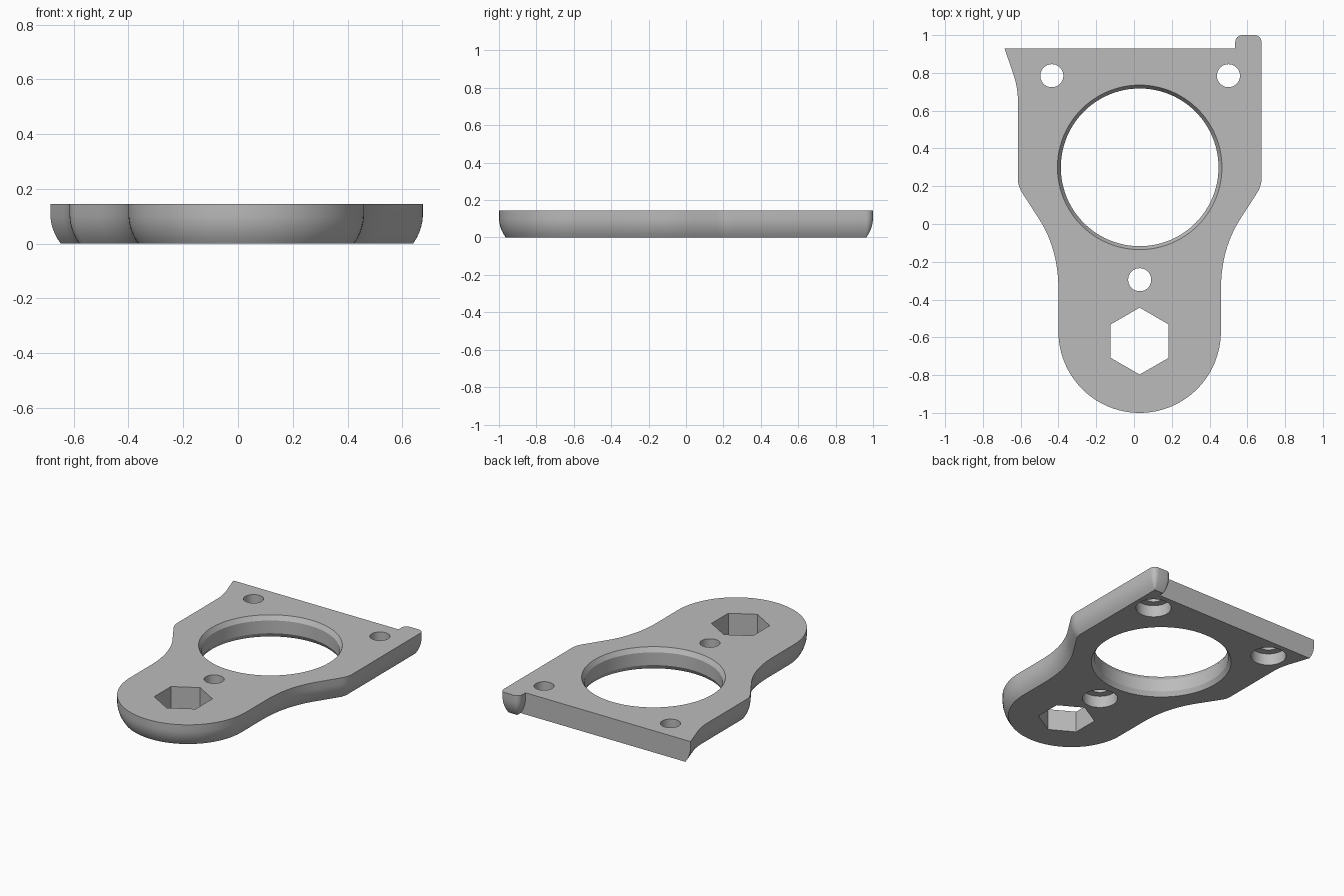
import bpy, bmesh, math
from mathutils import Vector

cube = bpy.data.objects.get("Cube")
if cube:
    bpy.data.objects.remove(cube, do_unlink=True)

TOP, AXIS, BACK = 0.145, 0.03, 0.93

grey = bpy.data.materials.new("plain grey")
grey.use_nodes = True
grey.diffuse_color = (0.5, 0.5, 0.5, 1)
grey.node_tree.nodes["Principled BSDF"].inputs["Base Color"].default_value = (0.5, 0.5, 0.5, 1)


def arc(cx, cy, r, a0, a1, n):
    return [Vector((cx + r * math.cos(math.radians(a0 + (a1 - a0) * i / n)),
                    cy + r * math.sin(math.radians(a0 + (a1 - a0) * i / n)))) for i in range(n + 1)]


def bezier(p0, p1, p2, n):
    p0, p1, p2 = Vector(p0), Vector(p1), Vector(p2)
    return [p0 * (1 - t) ** 2 + p1 * 2 * t * (1 - t) + p2 * t * t for t in (i / n for i in range(n + 1))]


def make_object(name, bm):
    bmesh.ops.recalc_face_normals(bm, faces=bm.faces)
    mesh = bpy.data.meshes.new(name)
    bm.to_mesh(mesh)
    bm.free()
    mesh.materials.append(grey)
    obj = bpy.data.objects.new(name, mesh)
    bpy.context.collection.objects.link(obj)
    return obj


def loft(name, rings):
    """Closed solid through rings of equal point count."""
    bm = bmesh.new()
    loops = [[bm.verts.new(p) for p in ring] for ring in rings]
    n = len(loops[0])
    for a, b in zip(loops, loops[1:]):
        for i in range(n):
            j = (i + 1) % n
            bm.faces.new((a[i], a[j], b[j], b[i]))
    bm.faces.new(loops[0][::-1])
    bm.faces.new(loops[-1])
    return make_object(name, bm)


def inset(points, d):
    """Shift every edge inward by d, except the flat back edge."""
    out = []
    n = len(points)

    def edge(a, b):
        t = (b - a).normalized()
        flat = abs(a.y - BACK) < 1e-5 and abs(b.y - BACK) < 1e-5
        return Vector((-t.y, t.x)), 0 if flat else d

    for i, p in enumerate(points):
        n1, d1 = edge(points[i - 1], p)
        n2, d2 = edge(p, points[(i + 1) % n])
        det = n1.x * n2.y - n1.y * n2.x
        if abs(det) < 1e-4:
            out.append(p + n1 * d1)
        else:
            out.append(p + Vector(((d1 * n2.y - d2 * n1.y) / det, (n1.x * d2 - n2.x * d1) / det)))
    return out


# Waisted flank, from the rounded nose up to the wide shoulder
flank = bezier((0.43, -0.35), (0.43, -0.13), (0.535, 0.03), 14)
flank += bezier((0.62, 0.162), (0.645, 0.2), (0.645, 0.24), 5)
right_flank = [Vector((AXIS + p.x, p.y)) for p in flank]
left_flank = [Vector((AXIS - p.x, p.y)) for p in reversed(flank)]

# Outline, counter-clockwise from the left end of the nose
outline = arc(AXIS, -0.57, 0.43, 180, 360, 48) + right_flank
outline += arc(0.638, 0.963, 0.037, 0, 90, 6)
outline += arc(0.573, 0.963, 0.037, 90, 180, 6)
outline += [Vector((0.536, BACK)), Vector((-0.685, BACK))]
outline += bezier((-0.645, 0.81), (-0.615, 0.73), (-0.615, 0.66), 8)
outline += left_flank

# Plate with a rounded lower rim
rim = [(0, 0.036), (0.02, 0.023), (0.04, 0.0135), (0.06, 0.0065), (0.08, 0.002), (0.1, 0), (TOP, 0)]
plate = loft("mounting_plate", [[(p.x, p.y, z) for p in inset(outline, d)] for z, d in rim])


def cutter(name, x, y, steps, sides):
    """Turned cutter through (z, radius) steps, first corner on the y axis."""
    return loft(name, [[(p.x, p.y, z) for p in arc(x, y, r, 90, 450, sides)[:-1]] for z, r in steps])


# Large chamfered opening, hexagonal pocket and counterbored screw holes
cutters = [
    cutter("ring_cutter", AXIS, 0.30,
           [(-0.02, 0.4475), (0.03, 0.4175), (TOP - 0.03, 0.4175), (TOP + 0.02, 0.4475)], 96),
    cutter("hexagon_cutter", AXIS, -0.62, [(-0.05, 0.177), (0.2, 0.177)], 6)]
for x, y in ((-0.435, 0.785), (0.5, 0.785), (AXIS, -0.295)):
    cutters.append(cutter("screw_cutter", x, y,
                          [(-0.05, 0.11), (0.08, 0.11), (0.08, 0.061), (0.2, 0.061)], 40))

bpy.ops.object.select_all(action='DESELECT')
plate.select_set(True)
bpy.context.view_layer.objects.active = plate
for c in cutters:
    c.hide_render = True
    mod = plate.modifiers.new("cut", 'BOOLEAN')
    mod.operation, mod.solver, mod.object = 'DIFFERENCE', 'EXACT', c
    bpy.ops.object.modifier_apply(modifier=mod.name)
    bpy.data.objects.remove(c, do_unlink=True)

bpy.ops.object.shade_smooth_by_angle(angle=math.radians(25))
